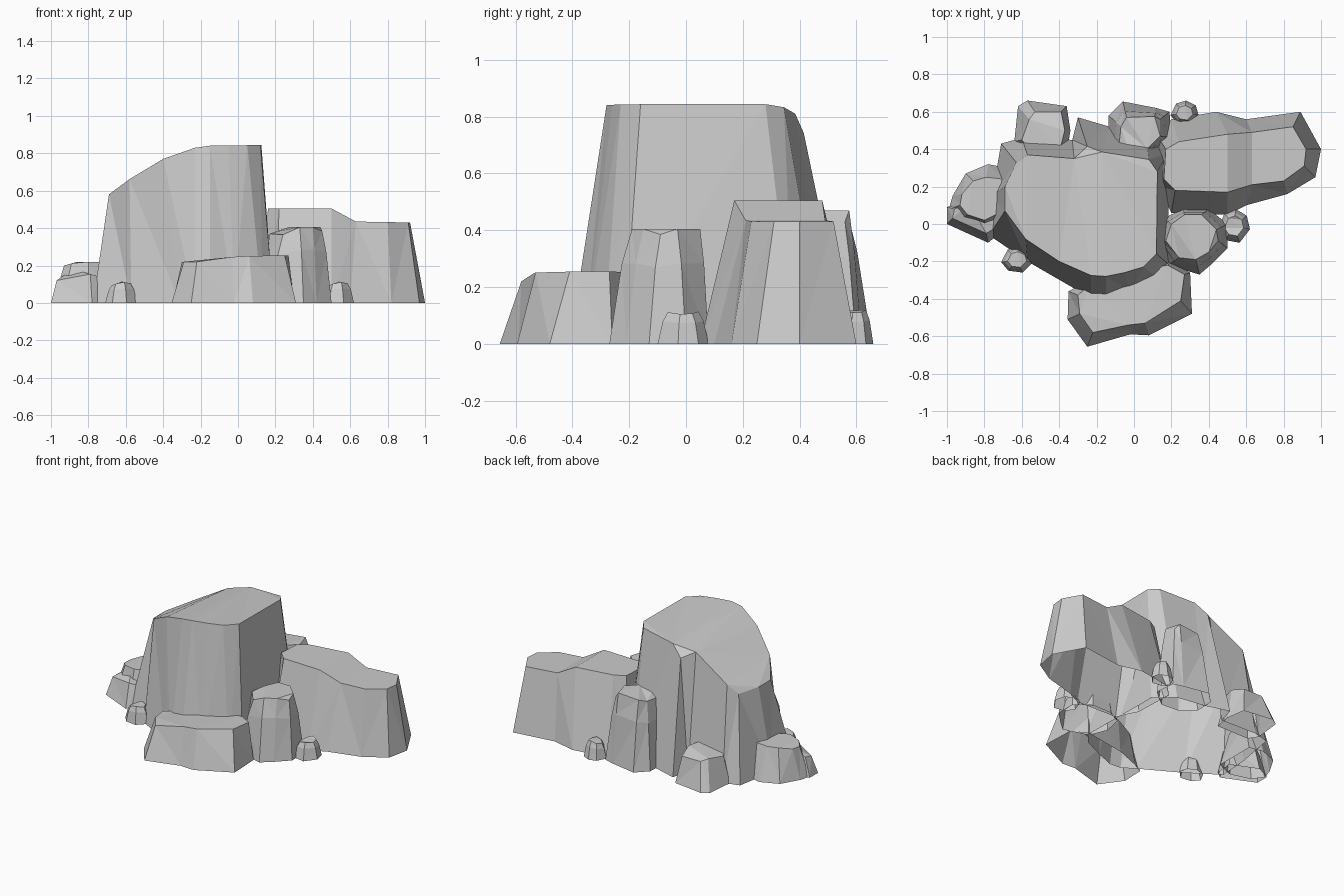
import bpy, bmesh


def heights(*profile):
    """Height of a rock's top as a piecewise-linear function of x."""
    def z(x):
        if x <= profile[0][0]:
            return profile[0][1]
        for (x0, z0), (x1, z1) in zip(profile, profile[1:]):
            if x <= x1:
                return z0 + (z1 - z0) * (x - x0) / (x1 - x0)
        return profile[-1][1]
    return z


def rock(name, base, top, z, drops={}, cuts=(), bulge=0):
    """Faceted open-bottomed boulder: base outline, optional bulged waist, top rim and cap."""
    bm = bmesh.new()
    n = len(base)
    rim = [(x, y, z(x) - drops.get(i, 0)) for i, (x, y) in enumerate(top)]
    rings = [[(x, y, 0) for x, y in base], rim]
    if bulge:
        t = .7 - bulge
        rings.insert(1, [(b[0] + (r[0] - b[0]) * t, b[1] + (r[1] - b[1]) * t, r[2] * .7)
                         for b, r in zip(base, rim)])
    rings = [[bm.verts.new(p) for p in ring] for ring in rings]
    for lo, hi in zip(rings, rings[1:]):
        for i in range(n):
            j = (i + 1) % n
            bm.faces.new((lo[i], lo[j], hi[j], hi[i]))
    hi = rings[-1]
    sides = set(bm.faces)
    bm.faces.new(hi)
    # crease lines across the cap where its slope changes
    for a, b in cuts:
        bmesh.utils.face_split(next(f for f in bm.faces if f not in sides
                                    and hi[a] in f.verts and hi[b] in f.verts), hi[a], hi[b])
    bmesh.ops.triangulate(bm, faces=bm.faces[:])
    bmesh.ops.recalc_face_normals(bm, faces=bm.faces[:])
    me = bpy.data.meshes.new(name)
    bm.to_mesh(me)
    bm.free()
    ob = bpy.data.objects.new(name, me)
    bpy.context.collection.objects.link(ob)
    return ob


# Large central boulder with a flat crown that slopes down to the left
rock("main_boulder",
     [(-.775, -.06), (-.76, .15), (-.71, .43), (-.6, .46), (-.33, .45), (-.3, .57), (-.13, .52),
      (.06, .49), (.18, .38), (.19, -.22), (.13, -.29), (-.02, -.36), (-.15, -.41),
      (-.23, -.405), (-.31, -.35), (-.57, -.2)],
     [(-.69, .07), (-.69, .2), (-.63, .33), (-.57, .37), (-.32, .35), (-.25, .415), (-.17, .385),
      (.08, .345), (.125, .28), (.12, -.16), (.05, -.23), (-.05, -.26), (-.15, -.28),
      (-.23, -.275), (-.4, -.20), (-.58, -.08)],
     heights((-.69, .58), (-.6, .65), (-.4, .77), (-.2, .84), (.2, .845)),
     {2: .06, 3: .04, 4: .02, 5: .08, 6: .03, 7: .01}, [(6, 13), (4, 14), (3, 15)])

# Long two-level boulder at the back right
rock("back_right_boulder",
     [(.12, .48), (.2, .56), (.44, .60), (.6, .56), (.89, .6), (1.0, .4), (.97, .25),
      (.82, .16), (.6, .10), (.5, .05), (.2, .06), (.13, .2)],
     [(.17, .40), (.24, .44), (.5, .48), (.63, .49), (.85, .52), (.92, .4), (.91, .31),
      (.8, .23), (.63, .21), (.5, .17), (.22, .18), (.16, .24)],
     heights((.5, .505), (.63, .435), (.92, .43)), {}, [(2, 9), (3, 8)])

# Low wide boulder at the front
rock("front_boulder",
     [(-.35, -.36), (-.355, -.51), (-.25, -.656), (-.02, -.59), (.08, -.595), (.31, -.48),
      (.3, -.26), (.2, -.2), (-.1, -.25), (-.28, -.32)],
     [(-.30, -.38), (-.29, -.48), (-.22, -.58), (-.03, -.54), (.06, -.53), (.25, -.41),
      (.27, -.27), (.18, -.22), (-.1, -.27), (-.24, -.33)],
     heights((-.22, .22), (0, .25), (.3, .255)))

# Upright boulder tucked between the main and right boulders
rock("middle_right_boulder",
     [(.13, -.1), (.16, .03), (.26, .08), (.4, .08), (.5, 0), (.5, -.13), (.42, -.21),
      (.35, -.27), (.18, -.22)],
     [(.17, -.09), (.2, 0), (.27, .05), (.36, .05), (.44, -.03), (.45, -.09), (.4, -.15),
      (.33, -.19), (.24, -.18)],
     heights((.17, .37), (.27, .405), (.5, .405)), {8: .03, 5: .02}, bulge=.15)

# Upright boulder behind the main one
rock("back_middle_boulder",
     [(-.14, .45), (-.135, .58), (-.06, .655), (.12, .62), (.19, .6), (.2, .46), (.08, .36), (-.05, .37)],
     [(-.08, .42), (-.07, .52), (-.04, .57), (.11, .575), (.14, .56), (.14, .47), (.07, .40), (-.03, .40)],
     heights((-.1, .42), (-.02, .47), (.2, .47)), {4: .04}, bulge=.1)

# Small block at the back left
rock("back_left_boulder",
     [(-.64, .44), (-.62, .63), (-.57, .66), (-.36, .63), (-.34, .5), (-.36, .38), (-.6, .38)],
     [(-.6, .45), (-.56, .56), (-.53, .60), (-.39, .60), (-.37, .5), (-.39, .42), (-.57, .42)],
     heights((-.6, .18), (-.5, .21), (-.35, .21)), {2: .02, 3: .03})

# Left cluster: taller rear stone and low front slab
rock("left_rear_stone",
     [(-.99, .08), (-.97, .15), (-.9, .27), (-.78, .32), (-.68, .3), (-.68, .02), (-.8, -.03), (-.94, .01)],
     [(-.93, .10), (-.92, .16), (-.86, .23), (-.79, .25), (-.7, .24), (-.72, .06), (-.8, .02), (-.89, .05)],
     heights((-.93, .2), (-.86, .22), (-.7, .22)))
rock("left_front_slab",
     [(-1, 0), (-1, .09), (-.9, .14), (-.72, .06), (-.73, -.06), (-.78, -.1)],
     [(-.97, .03), (-.96, .08), (-.88, .11), (-.75, .04), (-.74, -.02), (-.79, -.05)],
     heights((-.97, .12), (-.88, .18), (-.74, .14)))

# Small scattered pebbles: centre x, y, half sizes, height
unit = [(-1, -.2), (-.6, .75), (.1, 1), (.8, .6), (1, -.2), (.35, -1), (-.55, -.85)]
for name, cx, cy, rx, ry, h in [("right_pebble", .535, -.01, .085, .09, .115),
                                ("back_pebble", .27, .595, .075, .065, .12),
                                ("front_left_pebble", -.625, -.19, .085, .07, .115)]:
    base = [(cx + rx * x, cy + ry * y) for x, y in unit]
    top = [(cx + .6 * rx * x, cy + .6 * ry * y) for x, y in unit]
    rock(name, base, top, heights((cx - rx * .6, h * .8), (cx, h), (cx + rx, h * .85)), bulge=.2)
